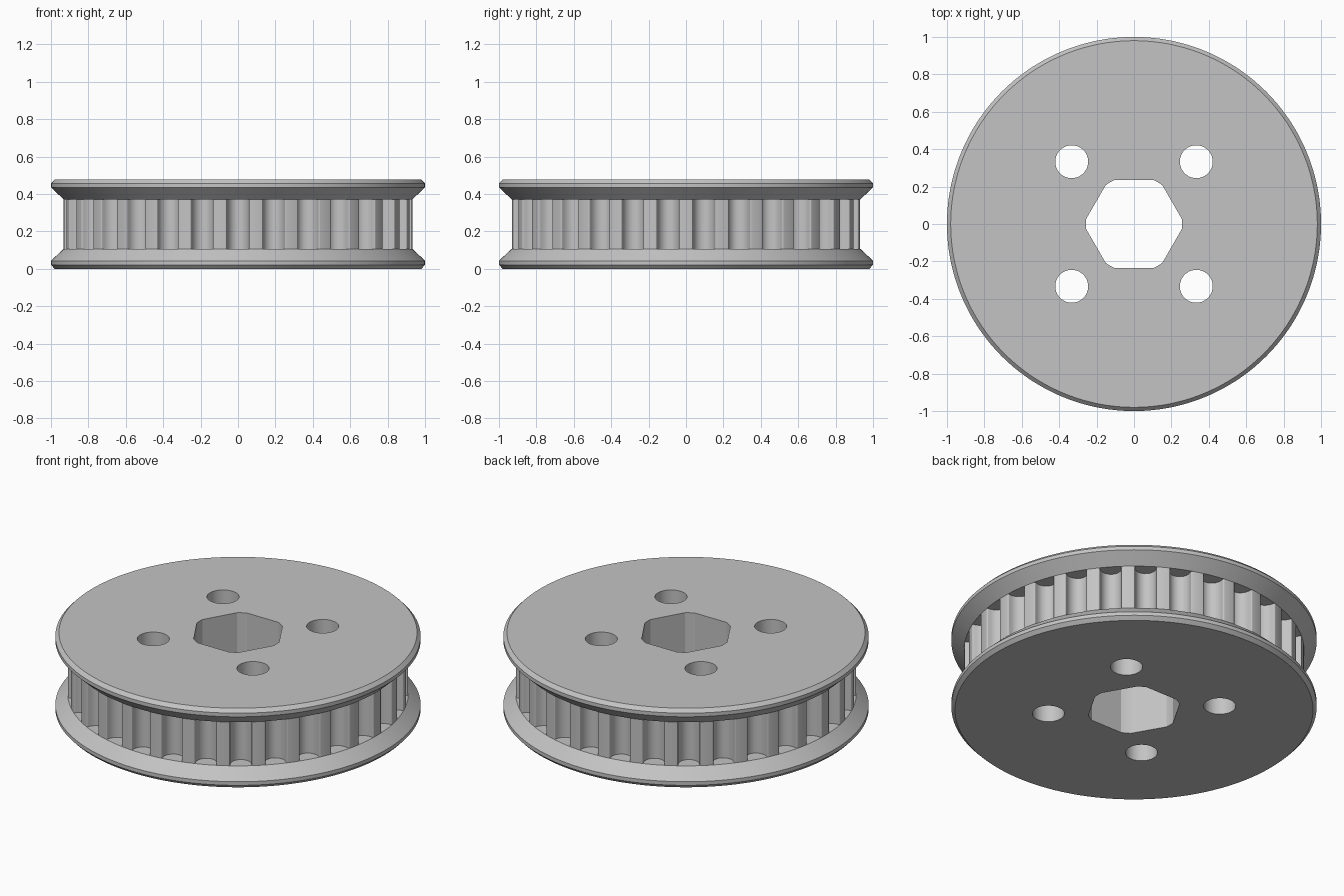
import bpy
import bmesh
from math import pi, sin, cos, radians

TEETH = 30
RADIUS = 0.932          # tooth tip radius
HEIGHT = 0.478
GROOVE, DEPTH, LIP = 0.0596, 0.082, 0.008

cube = bpy.data.objects.get("Cube")
if cube:
    bpy.data.objects.remove(cube, do_unlink=True)

metal = bpy.data.materials.new("grey metal")
metal.use_nodes = True
colour = (0.55, 0.55, 0.55, 1)
metal.diffuse_color = colour
metal.node_tree.nodes["Principled BSDF"].inputs["Base Color"].default_value = colour


def loft(name, rings):
    """Closed solid through rings of equal point count, bottom to top."""
    bm = bmesh.new()
    loops = [[bm.verts.new(p) for p in ring] for ring in rings]
    n = len(loops[0])
    for low, high in zip(loops, loops[1:]):
        for i in range(n):
            j = (i + 1) % n
            bm.faces.new((low[i], low[j], high[j], high[i]))
    bm.faces.new(loops[0][::-1])
    bm.faces.new(loops[-1])
    bmesh.ops.remove_doubles(bm, verts=bm.verts, dist=1e-5)
    bmesh.ops.recalc_face_normals(bm, faces=bm.faces)
    mesh = bpy.data.meshes.new(name)
    bm.to_mesh(mesh)
    bm.free()
    mesh.materials.append(metal)
    obj = bpy.data.objects.new(name, mesh)
    bpy.context.collection.objects.link(obj)
    return obj


def prism(name, outline):
    return loft(name, [[(x, y, z) for x, y in outline] for z in (-0.1, HEIGHT + 0.1)])


# Half of one round groove as (sideways offset, depth): rounded lip, then arc
half = [(GROOVE + LIP * (1 - sin(a)), LIP * (1 - cos(a)))
        for a in (pi / 2 * i / 5 for i in range(6))]
half += [(GROOVE * cos(a), DEPTH - GROOVE + GROOVE * sin(a))
         for a in (pi / 2 * i / 6 for i in range(7))]
groove = [(-s, d) for s, d in half] + [(s, d) for s, d in half[-2::-1]]

# Tooth outline in polar form, a groove facing the front
step = 2 * pi / TEETH
outline = []
for k in range(TEETH):
    mid = -pi / 2 + k * step
    outline += [(mid + s / RADIUS, RADIUS - d) for s, d in groove]
    outline.append((mid + step / 2, RADIUS))


def circle(r, z):
    return [(r * cos(a), r * sin(a), z) for a, _ in outline]


def tooth_ring(z):
    return [(r * cos(a), r * sin(a), z) for a, r in outline]


# Flange profile (radius, height), mirrored for the upper flange
flange = [(0.98, 0), (1, 0.021), (1, 0.043), (RADIUS, 0.107)]
rings = [circle(r, z) for r, z in flange]
rings += [tooth_ring(0.107), tooth_ring(HEIGHT - 0.107)]
rings += [circle(r, HEIGHT - z) for r, z in reversed(flange)]
pulley = loft("toothed_pulley", rings)

# Hexagonal bore with rounded corners
bore = []
for k in range(6):
    corner = k * pi / 3
    for off in (-6.1, -3, 0, 3, 6.1):
        a = corner + radians(off)
        bore.append((0.257 * cos(a), 0.257 * sin(a)))
cutters = [prism("bore_cutter", bore)]

# Four bolt holes
for sx in (-1, 1):
    for sy in (-1, 1):
        cutters.append(prism("bolt_hole_cutter", [
            (sx * 0.333 + 0.088 * cos(2 * pi * i / 40),
             sy * 0.333 + 0.088 * sin(2 * pi * i / 40)) for i in range(40)]))

bpy.ops.object.select_all(action='DESELECT')
bpy.context.view_layer.objects.active = pulley
pulley.select_set(True)
for cutter in cutters:
    cutter.hide_render = True
    mod = pulley.modifiers.new("cut", 'BOOLEAN')
    mod.operation = 'DIFFERENCE'
    mod.solver = 'EXACT'
    mod.object = cutter
    bpy.ops.object.modifier_apply(modifier=mod.name)
    bpy.data.objects.remove(cutter, do_unlink=True)

bpy.ops.object.shade_smooth_by_angle(angle=radians(20))
